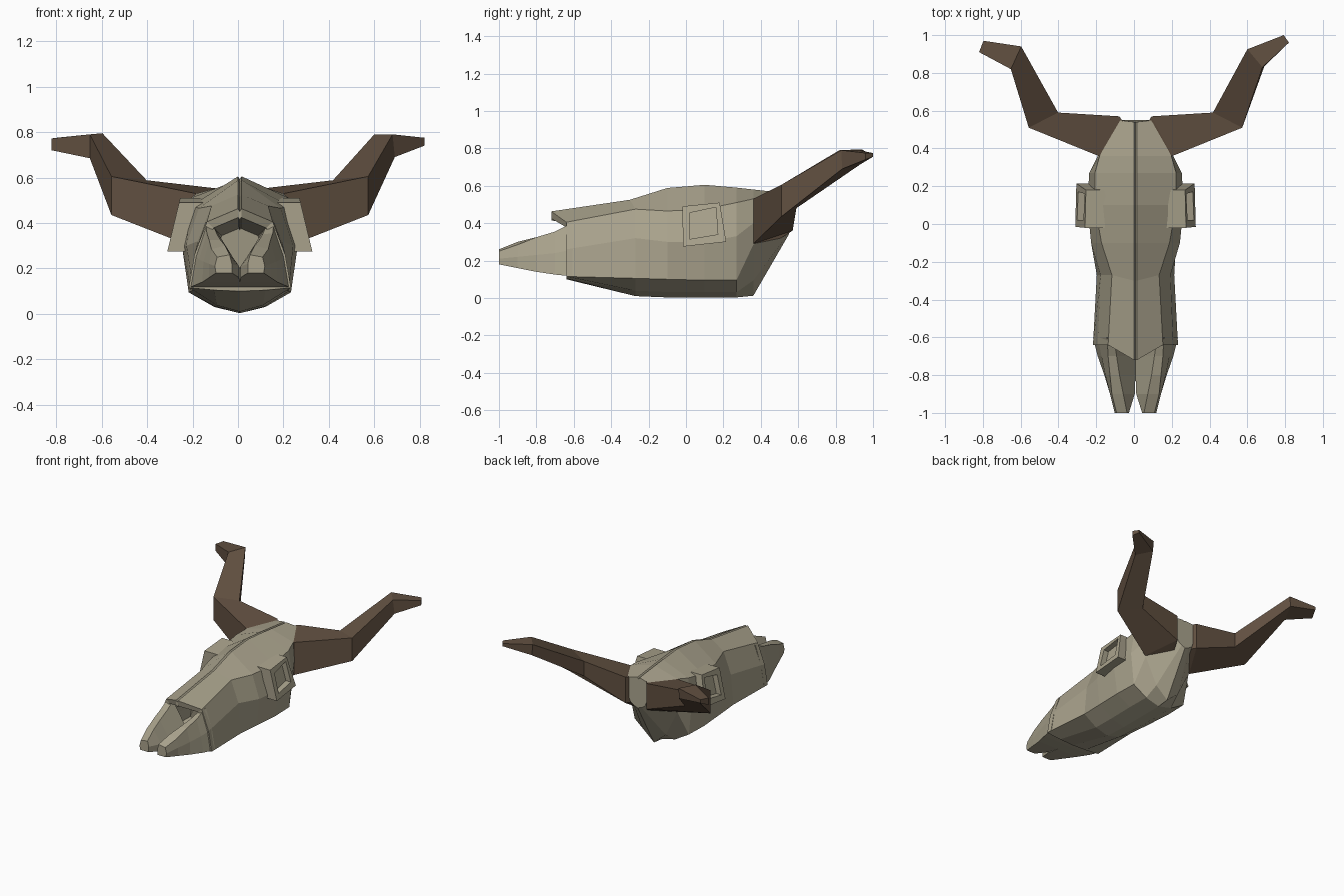
import bpy, bmesh
from mathutils import Vector

CX = 0.008  # the skull sits slightly right of the horn centre


def material(name, rgb):
    m = bpy.data.materials.new(name)
    m.diffuse_color = (*rgb, 1)
    return m


BONE = material("bone", (0.40, 0.365, 0.265))
HORN = material("horn", (0.12, 0.08, 0.052))


def loft(name, rings, mat, flip=1, dx=0.0):
    """Skin a series of equal point rings, capping both ends."""
    bm = bmesh.new()
    vs = [[bm.verts.new((p[0] * flip + dx, p[1], p[2])) for p in r] for r in rings]
    n = len(rings[0])
    for a, b in zip(vs, vs[1:]):
        for i in range(n):
            j = (i + 1) % n
            bm.faces.new((a[i], a[j], b[j], b[i]))
    bm.faces.new(vs[0][::-1])
    bm.faces.new(vs[-1])
    bmesh.ops.recalc_face_normals(bm, faces=bm.faces)
    me = bpy.data.meshes.new(name)
    bm.to_mesh(me)
    bm.free()
    me.materials.append(mat)
    ob = bpy.data.objects.new(name, me)
    bpy.context.collection.objects.link(ob)
    return ob


def skull_ring(y, ridge, dy, sx, sz, cx, cz, jx, jz, bot):
    half = [(0.008, y + dy, ridge), (sx, y, sz), (cx, y, cz), (jx, y, jz),
            (jx * 0.5, y, bot + (jz - bot) * 0.3)]
    return ([(0, y + dy, ridge - 0.012)] + half + [(0, y, bot)]
            + [(-x, b, c) for x, b, c in reversed(half)])


# Cranium: y, ridge z, ridge lean, shoulder x z, cheek x z, jaw x z, bottom z
stations = [
    (-0.64, 0.463, -0.08, 0.145, 0.405, 0.20, 0.26, 0.225, 0.115, 0.10),
    (-0.27, 0.525, -0.03, 0.125, 0.475, 0.185, 0.32, 0.205, 0.105, 0.01),
    (-0.10, 0.588, 0, 0.18, 0.465, 0.235, 0.30, 0.215, 0.10, 0.003),
    (0.10, 0.605, 0, 0.215, 0.475, 0.255, 0.30, 0.225, 0.095, 0.003),
    (0.27, 0.59, 0, 0.215, 0.51, 0.245, 0.33, 0.22, 0.095, 0.003),
    (0.36, 0.58, 0, 0.19, 0.53, 0.20, 0.40, 0.19, 0.285, 0.012),
    (0.55, 0.56, -0.01, 0.09, 0.545, 0.09, 0.45, 0.06, 0.37, 0.34),
]
rings = [skull_ring(*s) for s in stations]


# Nasal cavity: the front rim turns inward and runs back into the skull
def shrunk(ring, k, back):
    return [(x * k, y + back, 0.27 + (z - 0.27) * k) for x, y, z in ring]


rim = shrunk(rings[0], 0.80, 0.0)
pit = shrunk(rings[0], 0.55, 0.25)
loft("cranium", [pit, rim] + rings, BONE, 1, CX)

# Muzzle: each side is a wall with a low floor that ends in a separate prong
# y, outer top x z, outer mid x z, outer bottom x z, inner floor x, floor z, inner top x z
muzzle = [
    (-0.60, 0.15, 0.405, 0.20, 0.26, 0.225, 0.115, 0.0, 0.20, 0.115, 0.385),
    (-0.70, 0.145, 0.355, 0.18, 0.24, 0.20, 0.125, 0.0, 0.20, 0.10, 0.35),
    (-0.80, 0.135, 0.325, 0.16, 0.23, 0.165, 0.14, 0.0, 0.20, 0.085, 0.325),
    (-0.90, 0.125, 0.285, 0.135, 0.22, 0.135, 0.16, 0.004, 0.21, 0.065, 0.30),
    (-1.00, 0.10, 0.25, 0.11, 0.21, 0.105, 0.18, 0.035, 0.22, 0.045, 0.26),
]
mrings = [[(a, y, b), (c, y, d), (e, y, f), (g, y, f), (g, y, h), (i, y, j)]
          for y, a, b, c, d, e, f, g, h, i, j in muzzle]
for side, s in (("right", 1), ("left", -1)):
    loft("muzzle_" + side, mrings, BONE, s, CX)

# Eye sockets: leaning four-sided frames with a sunken centre
outer = [(-0.02, 0.49), (0.18, 0.51), (0.215, 0.30), (-0.015, 0.275)]
inner = [(0.02, 0.455), (0.16, 0.485), (0.17, 0.34), (0.02, 0.315)]


def eye_ring(pts, depth):
    return [(0.265 + (0.5 - z) * 0.24 - depth, y, z) for y, z in pts]


eye = [eye_ring(outer, 0.12), eye_ring(outer, 0.03), eye_ring(outer, 0.0),
       eye_ring(inner, 0.0), eye_ring(inner, 0.04)]
for side, s in (("right", 1), ("left", -1)):
    loft("eye_socket_" + side, eye, BONE, s, CX)

# Horns: four-sided, bending back at the elbow and outward at the tip
root = [(0.195, 0.36, 0.29), (0.195, 0.36, 0.53), (0.085, 0.57, 0.55), (0.085, 0.57, 0.36)]
core = [(x * 0.2, 0.46, z) for x, y, z in root]
elbow = [(0.565, 0.51, 0.435), (0.565, 0.51, 0.605), (0.41, 0.59, 0.588), (0.41, 0.59, 0.48)]
bend_r = [(0.682, 0.835, 0.69), (0.672, 0.83, 0.79), (0.592, 0.925, 0.79), (0.60, 0.925, 0.71)]
tip_r = [(0.812, 0.96, 0.74), (0.812, 0.96, 0.775), (0.785, 1.0, 0.775), (0.785, 1.0, 0.755)]
bend_l = [(0.66, 0.82, 0.685), (0.66, 0.82, 0.79), (0.605, 0.94, 0.795), (0.61, 0.94, 0.72)]
tip_l = [(0.828, 0.91, 0.72), (0.828, 0.91, 0.772), (0.805, 0.97, 0.775), (0.805, 0.97, 0.75)]
loft("horn_right", [core, root, elbow, bend_r, tip_r], HORN, 1, CX)
loft("horn_left", [core, root, elbow, bend_l, tip_l], HORN, -1, CX)
